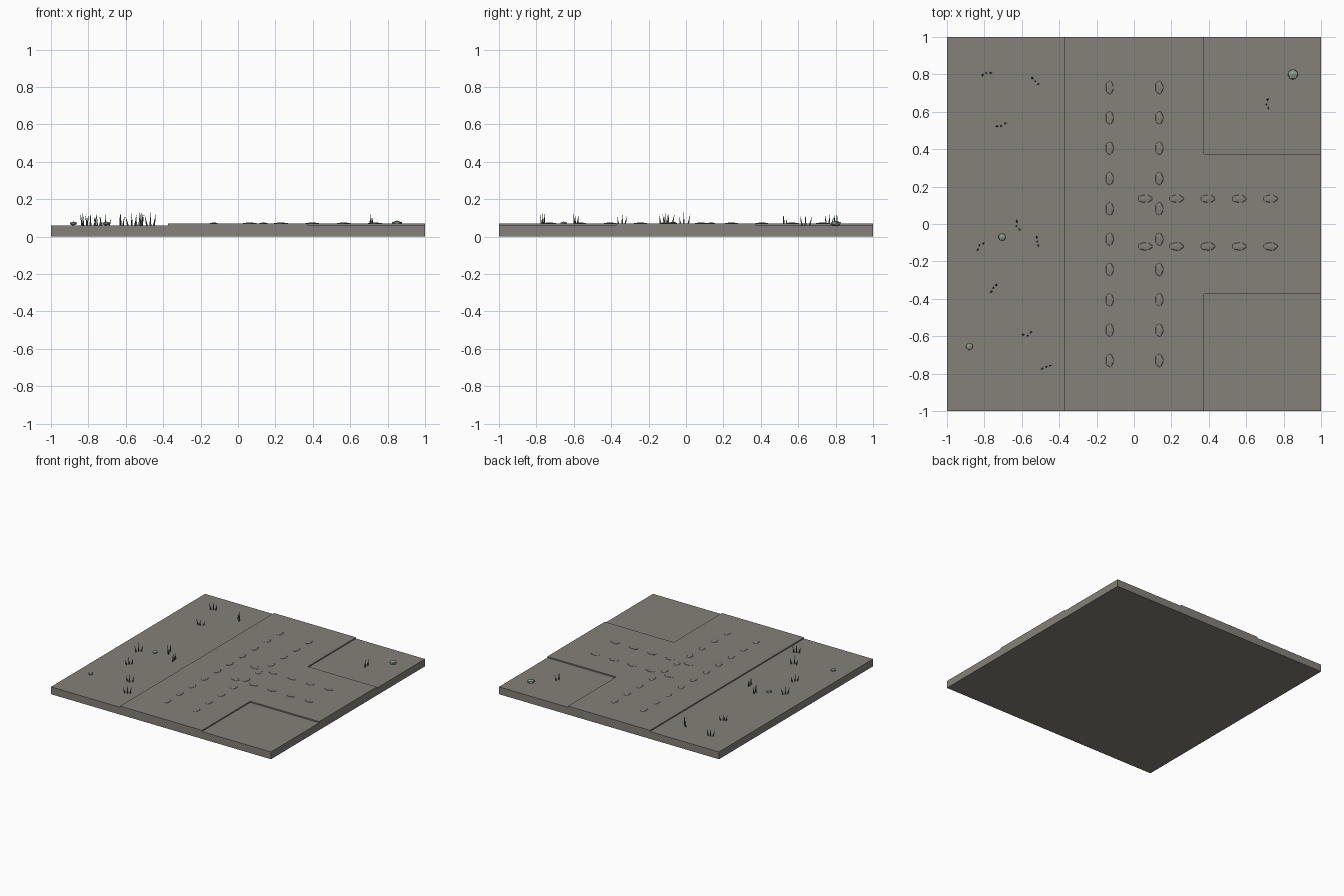
import bpy, bmesh, math, random
from mathutils import Vector, Matrix

if "Cube" in bpy.data.objects:
    bpy.data.objects.remove(bpy.data.objects["Cube"])

random.seed(4)


def material(name, rgb):
    m = bpy.data.materials.new(name)
    m.diffuse_color = (*rgb, 1)
    m.use_nodes = True
    m.node_tree.nodes["Principled BSDF"].inputs["Base Color"].default_value = m.diffuse_color
    return m


EARTH = material("grey_brown_earth", (0.235, 0.218, 0.188))
STONE = material("green_grey_stone", (0.27, 0.33, 0.26))
GRASS = material("dark_grass", (0.09, 0.12, 0.09))


def finish(name, bm, mat):
    mesh = bpy.data.meshes.new(name)
    bm.to_mesh(mesh)
    bm.free()
    mesh.materials.append(mat)
    ob = bpy.data.objects.new(name, mesh)
    bpy.context.collection.objects.link(ob)
    return ob


def prism(name, outline, z0, z1, mat):
    bm = bmesh.new()
    face = bm.faces.new([bm.verts.new((x, y, z0)) for x, y in outline])
    ext = bmesh.ops.extrude_face_region(bm, geom=[face])
    for v in ext["geom"]:
        if isinstance(v, bmesh.types.BMVert):
            v.co.z = z1
    bmesh.ops.recalc_face_normals(bm, faces=bm.faces)
    return finish(name, bm, mat)


def pebble(bm, centre, size, turn=0):
    m = (Matrix.Translation(centre) @ Matrix.Rotation(turn, 4, 'Z')
         @ Matrix.Diagonal((*size, 1)))
    bmesh.ops.create_icosphere(bm, subdivisions=1, radius=1, matrix=m)


# Ground slab and raised T-shaped road
prism("ground_slab", [(-1, -1), (1, -1), (1, 1), (-1, 1)], 0, 0.06, EARTH)
R = 0.373
prism("road", [(-R, -1), (R, -1), (R, -R), (1, -R), (1, R), (R, R), (R, 1), (-R, 1)],
      0.058, 0.07, EARTH)

# Shallow clods along the wheel tracks
bm = bmesh.new()
for side in (-0.13, 0.135):
    for i in range(10):
        pebble(bm, (side, -0.73 + i * 0.1622, 0.07), (0.025, 0.04, 0.006))
for side in (-0.12, 0.135):
    for i in range(5):
        pebble(bm, (0.06 + i * 0.1675, side, 0.07), (0.045, 0.025, 0.006))
finish("track_clods", bm, EARTH)

# Stones
for i, (x, y, r) in enumerate([(0.85, 0.8, 0.031), (-0.705, -0.07, 0.022), (-0.88, -0.655, 0.021)]):
    bm = bmesh.new()
    pebble(bm, (x, y, 0.07), (r, r, r * 0.5), 0.3)
    finish(f"stone_{i + 1}", bm, STONE)

# Grass tufts: x, y, direction of the row in degrees, tip height
TUFTS = [(-0.79, 0.81, 20, 0.13), (-0.53, 0.76, -35, 0.13), (-0.71, 0.53, 0, 0.12),
         (-0.625, -0.01, -70, 0.13), (-0.52, -0.095, -70, 0.13), (-0.82, -0.12, 45, 0.13),
         (-0.745, -0.345, 65, 0.125), (-0.57, -0.59, 10, 0.125), (-0.47, -0.76, 10, 0.135),
         (0.71, 0.64, -75, 0.12)]
for i, (x, y, deg, top) in enumerate(TUFTS):
    bm = bmesh.new()
    a = math.radians(deg)
    for k in (-1, 0, 1):
        off = Vector((math.cos(a), math.sin(a), 0)) * k * 0.02
        off += Vector((-math.sin(a), math.cos(a), 0)) * random.uniform(-0.01, 0.01)
        base = Vector((x, y, 0.06)) + off
        lean = Vector((off.x * 0.6, off.y * 0.6, top - 0.06 - abs(k) * random.uniform(0.005, 0.025)))
        ring = [bm.verts.new(base + Vector((math.cos(t), math.sin(t), 0)) * 0.006)
                for t in (a, a + 2.094, a + 4.189)]
        tip = bm.verts.new(base + lean)
        bm.faces.new(ring[::-1])
        for j in range(3):
            bm.faces.new((ring[j], ring[(j + 1) % 3], tip))
    finish(f"grass_tuft_{i + 1}", bm, GRASS)
